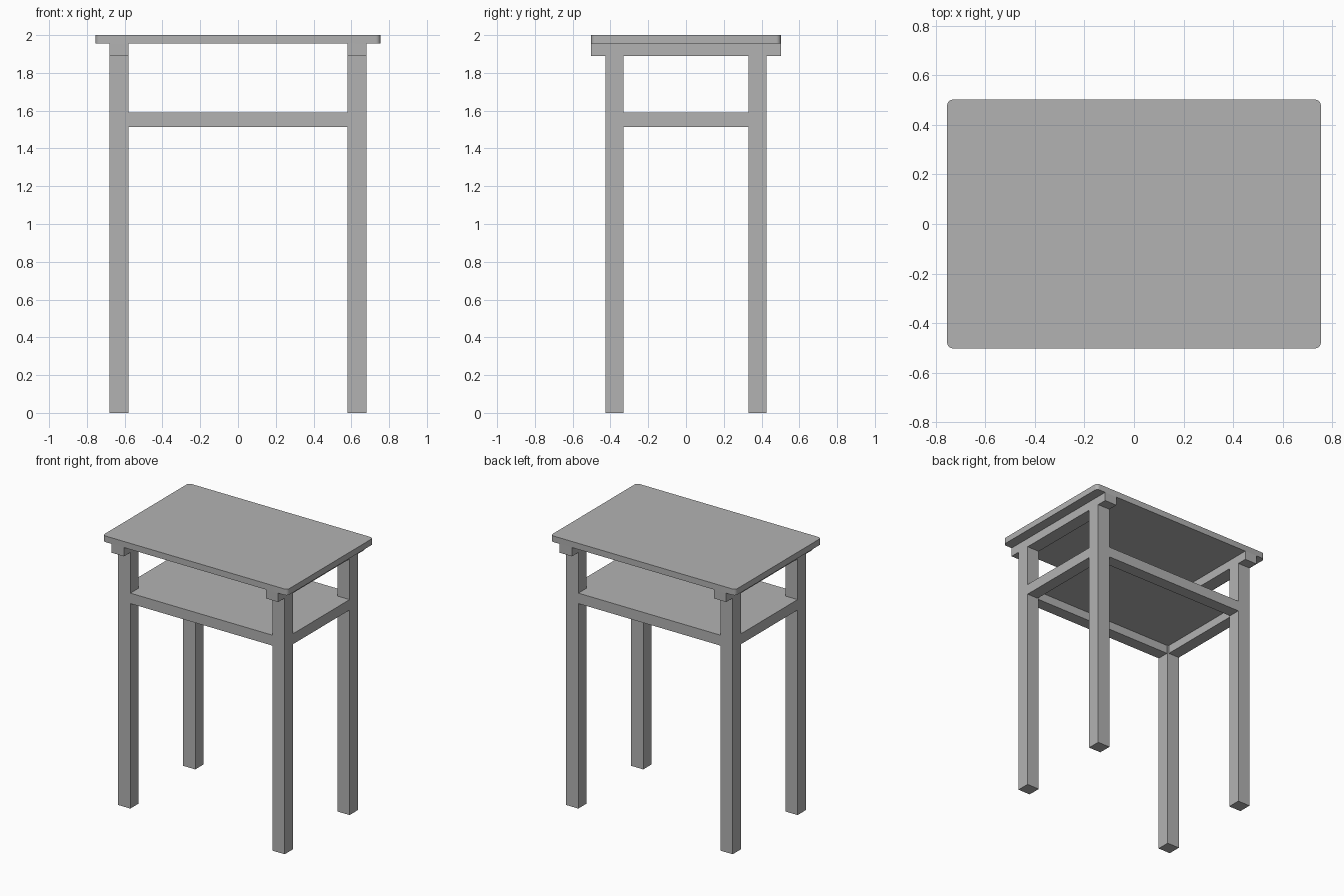
import bpy
import bmesh

cube = bpy.data.objects.get("Cube")
if cube:
    bpy.data.objects.remove(cube, do_unlink=True)

# Single flat grey
grey = bpy.data.materials.new("plain_grey")
grey.use_nodes = True
colour = (0.448, 0.448, 0.448, 1)
grey.diffuse_color = colour
grey.node_tree.nodes["Principled BSDF"].inputs["Base Color"].default_value = colour


def box(name, low, high, corner_radius=0):
    """Box between two corners, with optionally rounded vertical edges."""
    bm = bmesh.new()
    bmesh.ops.create_cube(bm, size=1)
    for v in bm.verts:
        v.co = [h if c > 0 else l for c, l, h in zip(v.co, low, high)]
    if corner_radius:
        upright = [e for e in bm.edges
                   if abs(e.verts[0].co.z - e.verts[1].co.z) > 0.001]
        bmesh.ops.bevel(bm, geom=upright, offset=corner_radius,
                        segments=6, profile=0.5, affect='EDGES')
    mesh = bpy.data.meshes.new(name)
    bm.to_mesh(mesh)
    bm.free()
    mesh.materials.append(grey)
    obj = bpy.data.objects.new(name, mesh)
    bpy.context.collection.objects.link(obj)
    return obj


def span(side, inner, outer):
    """Ordered range between two distances on one side of the centre."""
    return sorted((side * inner, side * outer))


# Plan distances of the legs and the main heights
leg_x_in, leg_x_out = 0.58, 0.68
leg_y_in, leg_y_out = 0.33, 0.427
top_x, top_y = 0.754, 0.502
rail_width = 0.09
cleat_z, slab_z, top_z = 1.89, 1.955, 2.0
rail_low, rail_high, panel_low = 1.513, 1.59, 1.575

# Table top with rounded corners
top = box("table_top", (-top_x, -top_y, slab_z), (top_x, top_y, top_z), 0.025)
bpy.context.view_layer.objects.active = top
top.select_set(True)
bpy.ops.object.shade_smooth_by_angle()
top.select_set(False)

for sx, x_name in ((1, "left"), (-1, "right")):
    x0, x1 = span(sx, leg_x_in, leg_x_out)
    # Cleat under the top, running front to back
    box(f"{x_name}_cleat", (x0, -top_y, cleat_z), (x1, top_y, slab_z))
    # Side shelf rail
    r0, r1 = span(sx, leg_x_out - rail_width, leg_x_out)
    box(f"{x_name}_shelf_rail", (r0, -leg_y_in, rail_low), (r1, leg_y_in, rail_high))
    # Legs
    for sy, y_name in ((-1, "front"), (1, "back")):
        y0, y1 = span(sy, leg_y_in, leg_y_out)
        box(f"{y_name}_{x_name}_leg", (x0, y0, 0), (x1, y1, cleat_z))

# Front and back shelf rails
for sy, y_name in ((-1, "front"), (1, "back")):
    y0, y1 = span(sy, leg_y_out - rail_width, leg_y_out)
    box(f"{y_name}_shelf_rail", (-leg_x_in, y0, rail_low), (leg_x_in, y1, rail_high))

# Thin shelf panel set flush inside the rails
panel_x, panel_y = leg_x_out - rail_width, leg_y_out - rail_width
box("shelf_panel", (-panel_x, -panel_y, panel_low), (panel_x, panel_y, rail_high))
